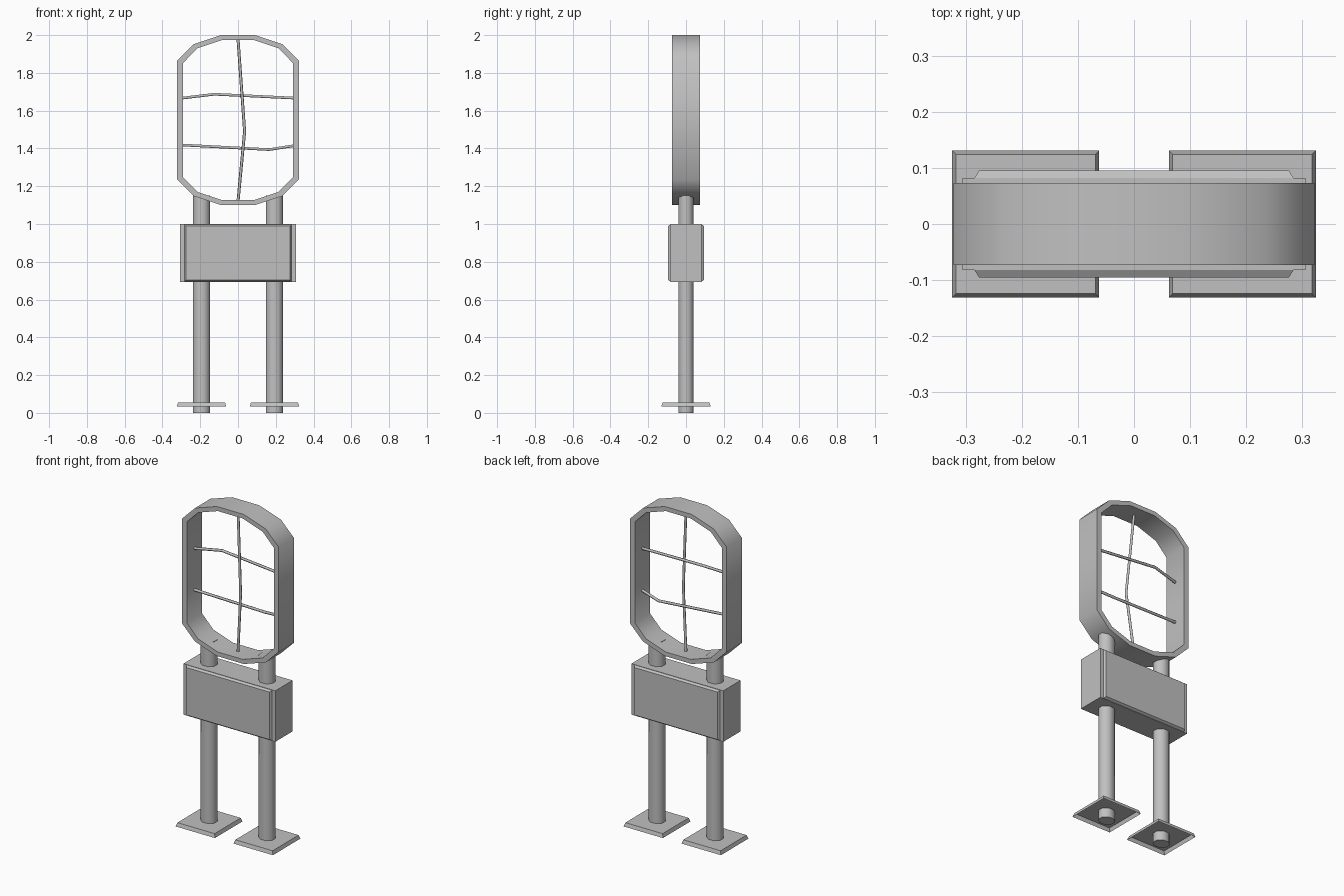
import bpy, bmesh, math
from mathutils import Matrix

cube = bpy.data.objects.get("Cube")
if cube:
    bpy.data.objects.remove(cube, do_unlink=True)

grey = bpy.data.materials.new("plain_grey")
grey.use_nodes = True
GREY = (0.53, 0.53, 0.53, 1)
grey.diffuse_color = GREY
grey.node_tree.nodes["Principled BSDF"].inputs["Base Color"].default_value = GREY


def finish(name, bm, smooth=None):
    bmesh.ops.recalc_face_normals(bm, faces=bm.faces)
    mesh = bpy.data.meshes.new(name)
    bm.to_mesh(mesh)
    bm.free()
    mesh.materials.append(grey)
    ob = bpy.data.objects.new(name, mesh)
    bpy.context.collection.objects.link(ob)
    if smooth:
        bpy.ops.object.select_all(action='DESELECT')
        ob.select_set(True)
        bpy.context.view_layer.objects.active = ob
        bpy.ops.object.shade_smooth_by_angle(angle=math.radians(smooth))
    return ob


def frustum(bm, lower, upper):
    """Join two four-cornered loops with walls and cap both ends."""
    a = [bm.verts.new(p) for p in lower]
    b = [bm.verts.new(p) for p in upper]
    for i in range(4):
        j = (i + 1) % 4
        bm.faces.new((a[i], a[j], b[j], b[i]))
    bm.faces.new(b)
    return bm.faces.new(a)


SIGNS = [(-1, -1), (1, -1), (1, 1), (-1, 1)]

# Head hoop: rounded rectangular band, mirrored from one quarter profile
MID_Z = 1.55


def hoop_loop(quarter):
    right = quarter + [(x, -z) for x, z in reversed(quarter)]
    return right + [(-x, z) for x, z in reversed(right)]


outer = hoop_loop([(0.09, 0.45), (0.235, 0.402), (0.322, 0.315)])
inner = hoop_loop([(0.083, 0.424), (0.215, 0.38), (0.29, 0.303)])
bm = bmesh.new()
rings = [[bm.verts.new((x, y, MID_Z + z)) for x, z in loop]
         for loop, y in ((outer, -0.073), (outer, 0.073), (inner, 0.073), (inner, -0.073))]
for k in range(4):
    p, q = rings[k], rings[(k + 1) % 4]
    for i in range(len(p)):
        j = (i + 1) % len(p)
        bm.faces.new((p[i], p[j], q[j], q[i]))
finish("head_hoop", bm, 60)

# Bent wires crossing the hoop
wires = {
    "upright_wire": [(0, 0, 1.98), (0.035, -0.025, 1.49), (0, 0, 1.12)],
    "upper_cross_wire": [(-0.292, 0, 1.667), (-0.125, 0.028, 1.687), (0.292, 0, 1.667)],
    "lower_cross_wire": [(-0.292, 0, 1.418), (0.165, 0.025, 1.394), (0.292, 0, 1.414)],
}
for name, pts in wires.items():
    curve = bpy.data.curves.new(name, 'CURVE')
    curve.dimensions = '3D'
    curve.bevel_depth = 0.008
    curve.bevel_resolution = 1
    curve.use_fill_caps = True
    spline = curve.splines.new('POLY')
    spline.points.add(len(pts) - 1)
    for point, co in zip(spline.points, pts):
        point.co = (*co, 1)
    curve.materials.append(grey)
    ob = bpy.data.objects.new(name, curve)
    bpy.context.collection.objects.link(ob)

# Body box
bm = bmesh.new()
frustum(bm, [(x * 0.306, y * 0.082, 0.693) for x, y in SIGNS],
        [(x * 0.306, y * 0.082, 1.0) for x, y in SIGNS])
finish("body_box", bm)

# Raised chamfered panels on the front and back of the body
for name, side in (("front_panel", -1), ("back_panel", 1)):
    bm = bmesh.new()
    frustum(bm, [(x * 0.285, side * 0.081, 0.8465 + z * 0.152) for x, z in SIGNS],
            [(x * 0.276, side * 0.0955, 0.8465 + z * 0.143) for x, z in SIGNS])
    finish(name, bm)

# Legs and open-bottomed feet
for name, side in (("right", -1), ("left", 1)):
    cx = side * 0.193
    bm = bmesh.new()
    r = 1 / math.cos(math.pi / 8)
    bmesh.ops.create_cone(bm, cap_ends=True, segments=8, radius1=r, radius2=r, depth=1.15)
    bmesh.ops.rotate(bm, verts=bm.verts, matrix=Matrix.Rotation(math.pi / 8, 3, 'Z'))
    # Settle whichever start angle the cone has into flats on the axes
    if max(v.co.x for v in bm.verts) > 1.04:
        bmesh.ops.rotate(bm, verts=bm.verts, matrix=Matrix.Rotation(math.pi / 8, 3, 'Z'))
    bmesh.ops.scale(bm, verts=bm.verts, vec=(0.045, 0.04, 1))
    bmesh.ops.translate(bm, verts=bm.verts, vec=(cx, 0, 0.575))
    finish(name + "_leg", bm, 60)

    bm = bmesh.new()
    base = frustum(bm, [(cx + x * 0.131, y * 0.131, 0.034) for x, y in SIGNS],
                   [(cx + x * 0.124, y * 0.124, 0.056) for x, y in SIGNS])
    bmesh.ops.recalc_face_normals(bm, faces=bm.faces)
    bmesh.ops.delete(bm, geom=[base], context='FACES_ONLY')
    finish(name + "_foot", bm)
